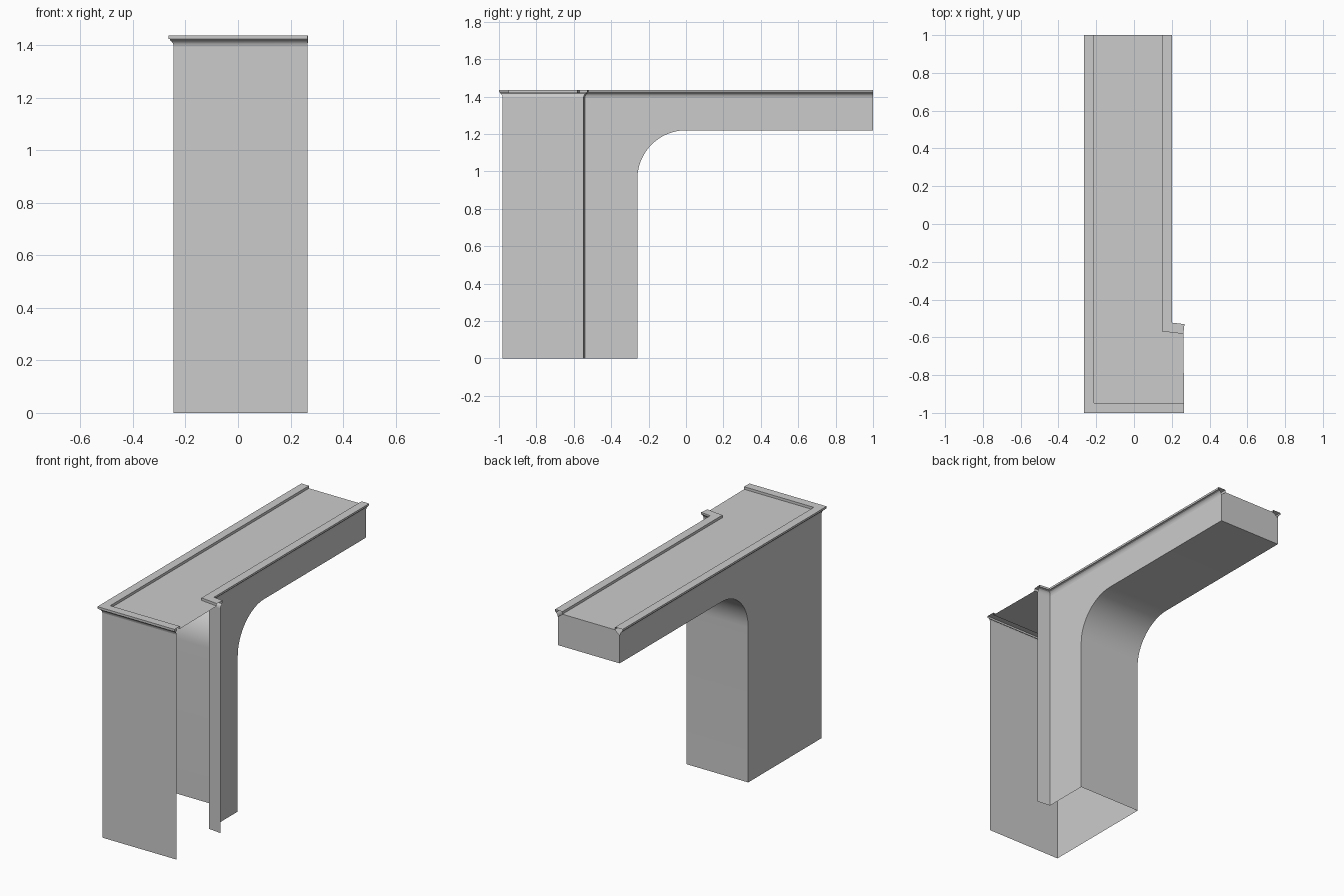
import bpy
from math import cos, sin, pi
from mathutils import Vector

if "Cube" in bpy.data.objects:
    bpy.data.objects.remove(bpy.data.objects["Cube"])

XL, XR, XE = -0.245, 0.18, 0.265      # left wall, right wall, open end
YF, YR, YB = -0.98, -0.54, 1.0        # front wall, return wall, back end
YRE = -0.55                           # return wall leans slightly at its end
Z_WALL, Z_DECK, Z_TOP = 1.395, 1.42, 1.436
R, Z_ARM, Y_LEG = 0.26, 1.22, -0.26


def add(name, verts, faces, smooth=False):
    me = bpy.data.meshes.new(name)
    me.from_pydata([tuple(v) for v in verts], [], faces)
    me.update()
    ob = bpy.data.objects.new(name, me)
    bpy.context.collection.objects.link(ob)
    if smooth:
        bpy.context.view_layer.objects.active = ob
        ob.select_set(True)
        bpy.ops.object.shade_smooth_by_angle(angle=0.6)
        ob.select_set(False)
    return ob


def offset_path(path, d):
    """Offset an open plan path to its left, with mitred corners."""
    pts = [Vector(p) for p in path]
    dirs = [(b - a).normalized() for a, b in zip(pts, pts[1:])]
    nor = [Vector((-t.y, t.x)) for t in dirs]
    out = []
    for i, p in enumerate(pts):
        a, b = nor[max(i - 1, 0)], nor[min(i, len(nor) - 1)]
        out.append(p + (a + b) * (d / (1 + a.dot(b))))
    return out


def sweep(name, path, profile):
    verts = [(p.x, p.y, z) for d, z in profile for p in offset_path(path, d)]
    n = len(path)
    faces = [(j * n + i, (j + 1) * n + i, (j + 1) * n + i + 1, j * n + i + 1)
             for j in range(len(profile) - 1) for i in range(n - 1)]
    return add(name, verts, faces, True)


outer_path = [(XE, YF), (XL, YF), (XL, YB)]
return_path = [(XR, YB), (XR, YR), (XE, YRE)]

# Underside curve: arm soffit, quarter arch, inner leg face
under = [(YB, Z_ARM)]
under += [(-R * sin(pi / 2 * k / 16), Z_ARM - R + R * cos(pi / 2 * k / 16))
          for k in range(17)]
under += [(Y_LEG, 0)]
n = len(under)
add("arch_underside", [(x, y, z) for x in (XL, XR) for y, z in under],
    [(i, i + 1, n + i + 1, n + i) for i in range(n - 1)], True)

# Side walls following the arch
for name, x, y0 in (("left_wall", XL, YF), ("right_wall", XR, YR)):
    outline = under + [(y0, 0), (y0, Z_WALL), (YB, Z_WALL)]
    order = list(range(len(outline)))
    add(name, [(x, y, z) for y, z in outline],
        [order if x < 0 else order[::-1]])

# Front wall, narrow return wall and end of the arm
add("front_wall", [(XL, YF, 0), (XE, YF, 0), (XE, YF, Z_WALL), (XL, YF, Z_WALL)],
    [(0, 1, 2, 3)])
add("return_wall", [(XE, YRE, 0), (XR, YR, 0), (XR, YR, Z_WALL), (XE, YRE, Z_WALL)],
    [(0, 1, 2, 3)])
add("arm_end", [(XR, YB, Z_ARM), (XL, YB, Z_ARM), (XL, YB, Z_WALL),
                (XL + 0.032, YB, Z_DECK), (XR - 0.032, YB, Z_DECK), (XR, YB, Z_WALL)],
    [(0, 1, 2, 3, 4, 5)])

# Moulded rim: cove, lip, flat top and step down to the deck
rim = [(0, Z_WALL), (0.002, 1.405), (0.007, 1.413), (0.014, 1.418), (0.014, 1.422),
       (0.02, 1.424), (0.02, Z_TOP), (-0.032, Z_TOP), (-0.032, Z_DECK)]
sweep("outer_rim", outer_path, rim)
sweep("return_rim", return_path, rim)

# Recessed deck between the rims
deck = offset_path(outer_path, -0.032) + offset_path(return_path, -0.032)
add("deck", [(p.x, p.y, Z_DECK) for p in deck], [tuple(range(len(deck)))[::-1]])
